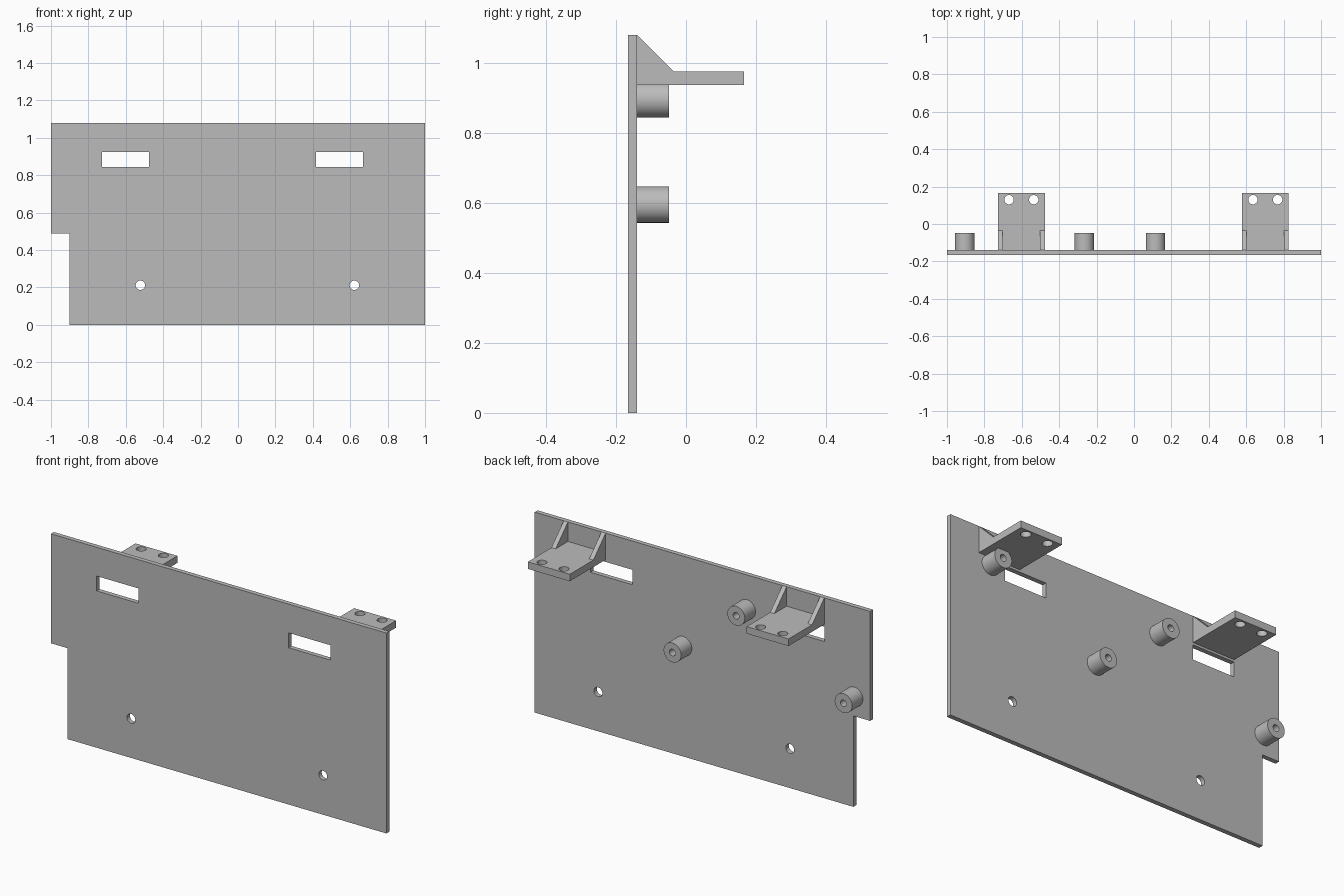
import bpy
import bmesh
import math
from mathutils import Vector

if "Cube" in bpy.data.objects:
    bpy.data.objects.remove(bpy.data.objects["Cube"], do_unlink=True)

grey = bpy.data.materials.new("plain grey")
grey.use_nodes = True
colour = (0.5, 0.5, 0.5, 1)
grey.diffuse_color = colour
grey.node_tree.nodes["Principled BSDF"].inputs["Base Color"].default_value = colour

FRONT, BACK = -0.165, -0.14        # panel faces in y
TOP = 1.08
SHELF_LOW, SHELF_HIGH = 0.937, 0.975


def prism(name, points, sweep):
    """Extrude a closed planar outline along a vector."""
    bm = bmesh.new()
    face = bm.faces.new([bm.verts.new(p) for p in points])
    out = bmesh.ops.extrude_face_region(bm, geom=[face])
    moved = [v for v in out["geom"] if isinstance(v, bmesh.types.BMVert)]
    bmesh.ops.translate(bm, verts=moved, vec=Vector(sweep))
    bmesh.ops.recalc_face_normals(bm, faces=bm.faces[:])
    mesh = bpy.data.meshes.new(name)
    bm.to_mesh(mesh)
    bm.free()
    mesh.materials.append(grey)
    obj = bpy.data.objects.new(name, mesh)
    bpy.context.collection.objects.link(obj)
    return obj


def box(name, x0, x1, y0, y1, z0, z1):
    return prism(name, [(x0, y0, z0), (x1, y0, z0), (x1, y0, z1), (x0, y0, z1)],
                 (0, y1 - y0, 0))


def rod(name, centre, radius, sweep, sides=40):
    """Cylinder along y or z, starting at centre."""
    x, y, z = centre
    along_y = sweep[1] != 0
    points = []
    for i in range(sides):
        a = math.tau * i / sides
        u, v = radius * math.cos(a), radius * math.sin(a)
        points.append((x + u, y, z + v) if along_y else (x + u, y + v, z))
    return prism(name, points, sweep)


def cut(target, cutters):
    """Subtract each cutter, then discard it."""
    bpy.context.view_layer.objects.active = target
    for cutter in cutters:
        cutter.hide_render = True
        mod = target.modifiers.new("cut", "BOOLEAN")
        mod.operation = "DIFFERENCE"
        mod.solver = "EXACT"
        mod.object = cutter
        bpy.ops.object.modifier_apply(modifier=mod.name)
        bpy.data.objects.remove(cutter, do_unlink=True)


def smooth(obj):
    bpy.ops.object.select_all(action="DESELECT")
    obj.select_set(True)
    bpy.context.view_layer.objects.active = obj
    bpy.ops.object.shade_smooth_by_angle(angle=math.radians(30))


# Panel with a notched corner, two slots and two screw holes
outline = [(-0.9, 0), (1, 0), (1, TOP), (-1, TOP), (-1, 0.49), (-0.9, 0.49)]
panel = prism("panel", [(x, FRONT, z) for x, z in outline], (0, BACK - FRONT, 0))
slots = [box("slot_cutter", x, x + 0.25, -0.3, 0, 0.845, 0.925)
         for x in (-0.727, 0.418)]
holes = [rod("hole_cutter", (x, -0.3, 0.212), 0.025, (0, 0.3, 0))
         for x in (-0.522, 0.622)]
cut(panel, slots + holes)
smooth(panel)

# Shelf brackets with a gusset on each side
side = [(BACK, SHELF_LOW), (0.165, SHELF_LOW), (0.165, SHELF_HIGH),
        (-0.035, SHELF_HIGH), (BACK, TOP)]
for name, x in (("right_bracket", -0.727), ("left_bracket", 0.577)):
    bracket = prism(name, [(x, y, z) for y, z in side], (0.25, 0, 0))
    pocket = box("pocket_cutter", x + 0.025, x + 0.225, -0.3, 0.1, SHELF_HIGH, 1.2)
    bolts = [rod("bolt_cutter", (x + dx, 0.13, 0.9), 0.025, (0, 0, 0.2))
             for dx in (0.059, 0.191)]
    cut(bracket, [pocket] + bolts)
    smooth(bracket)

# Hollow standoffs on the back, alternating in height
for i, z in enumerate((0.595, 0.895)):
    for j, x in enumerate((-0.905, 0.115) if i == 0 else (-0.265, 0.755)):
        post = rod(f"standoff_{2 * i + j + 1}", (x, BACK, z), 0.052, (0, 0.092, 0))
        cut(post, [rod("bore_cutter", (x, -0.2, z), 0.018, (0, 0.3, 0))])
        smooth(post)
